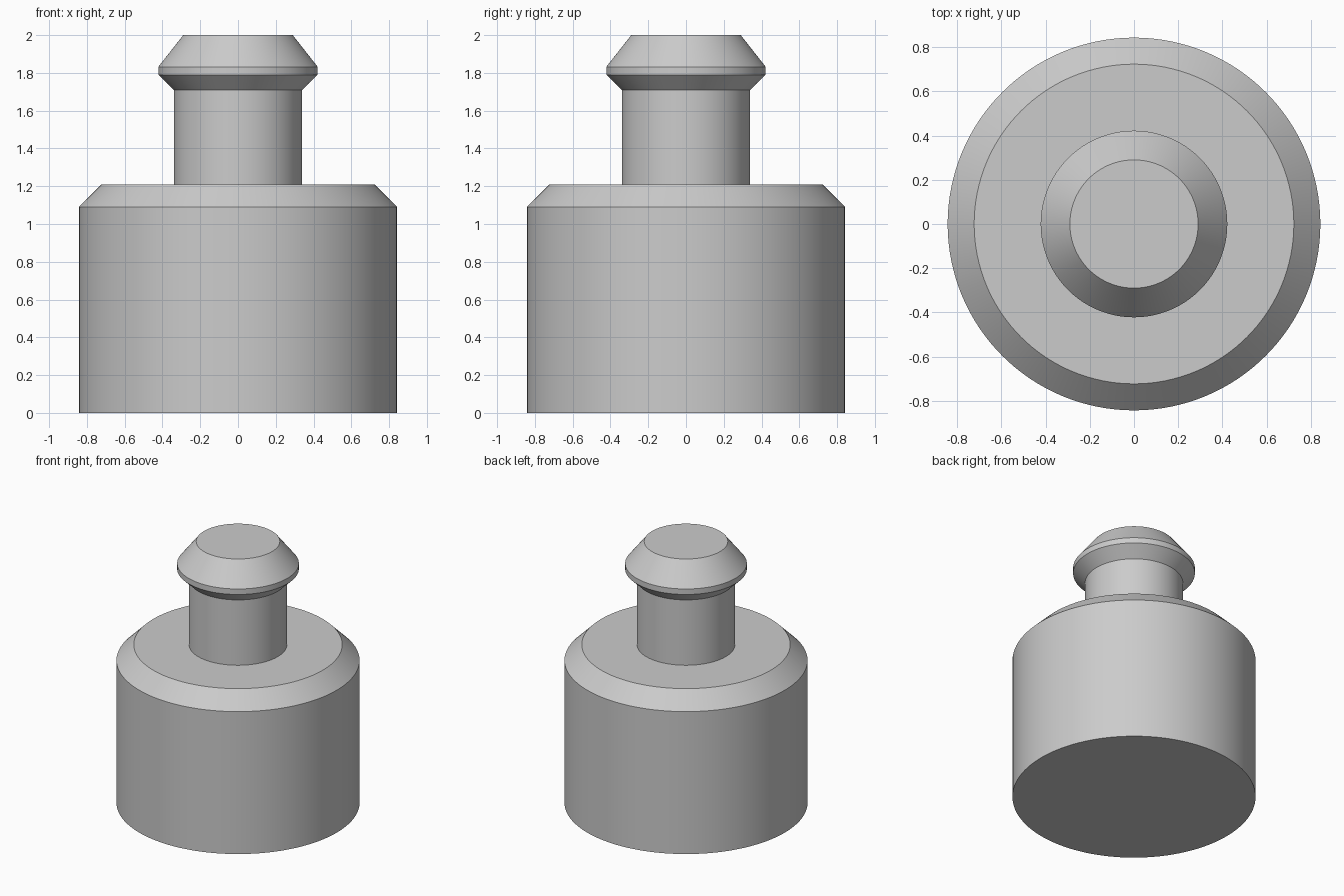
import bpy
import bmesh
import math
from mathutils import Vector

cube = bpy.data.objects.get("Cube")
if cube:
    bpy.data.objects.remove(cube, do_unlink=True)

SEGMENTS = 128

# Plain grey material
grey = bpy.data.materials.new("plain_grey")
grey.use_nodes = True
colour = (0.6, 0.6, 0.6, 1.0)
grey.diffuse_color = colour
grey.node_tree.nodes["Principled BSDF"].inputs["Base Color"].default_value = colour

# Outline as (radius, height), from bottom centre to top centre
profile = [
    (0, 0), (0.843, 0), (0.843, 1.09),     # wide base
    (0.723, 1.21), (0.34, 1.21),           # chamfered shoulder
    (0.34, 1.71),                          # neck
    (0.422, 1.79), (0.422, 1.832),         # flared rim
    (0.29, 2.0), (0, 2.0),                 # tapered head
]


def lathe(name, outline, material):
    """Revolve an outline around the z axis into a closed solid."""
    bm = bmesh.new()
    verts = [bm.verts.new((r, 0, z)) for r, z in outline]
    edges = [bm.edges.new(pair) for pair in zip(verts, verts[1:])]
    bmesh.ops.spin(bm, geom=verts + edges, cent=Vector(), axis=Vector((0, 0, 1)),
                   angle=math.tau, steps=SEGMENTS, use_merge=True)
    bmesh.ops.remove_doubles(bm, verts=bm.verts[:], dist=0.0001)
    bmesh.ops.recalc_face_normals(bm, faces=bm.faces[:])
    mesh = bpy.data.meshes.new(name)
    bm.to_mesh(mesh)
    bm.free()
    mesh.materials.append(material)
    obj = bpy.data.objects.new(name, mesh)
    bpy.context.collection.objects.link(obj)
    return obj


# Turned stud: base, neck and head in one piece
stud = lathe("turned_stud", profile, grey)
bpy.ops.object.select_all(action="DESELECT")
stud.select_set(True)
bpy.context.view_layer.objects.active = stud
bpy.ops.object.shade_smooth_by_angle(angle=math.radians(25))
